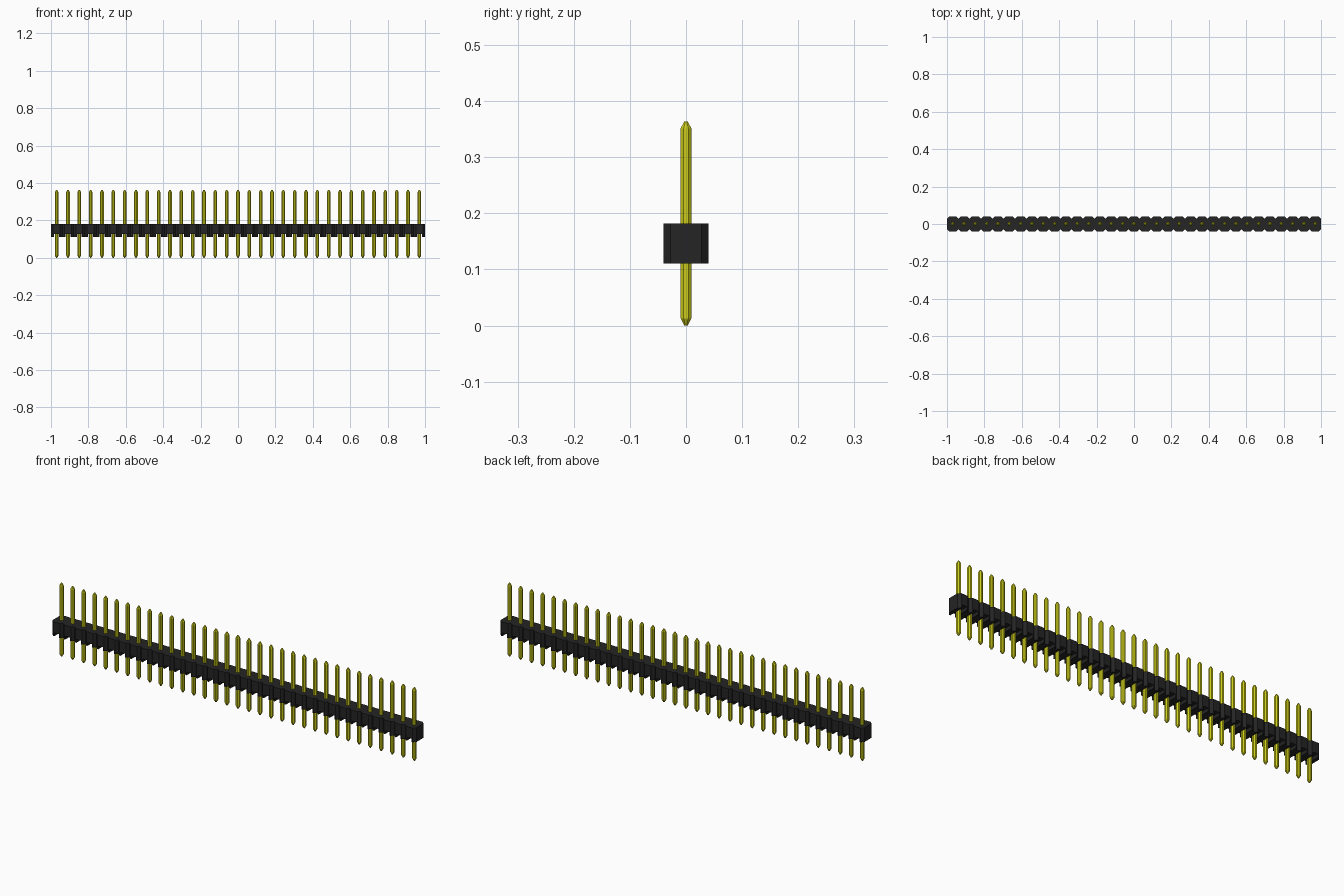
import bpy, bmesh, math

cube = bpy.data.objects.get("Cube")
if cube:
    bpy.data.objects.remove(cube, do_unlink=True)

COUNT = 33
PITCH = 2 / COUNT
DEPTH = 0.04          # half depth of the housing
CHAMFER = 0.012       # corner cut between neighbouring cells
CHANNEL = 0.026       # width of the slot under each pin
BOTTOM, SLOT_TOP, TOP = 0.111, 0.128, 0.182
PIN_HALF, PIN_TOP, TAPER = 0.0098, 0.364, 0.013


def material(name, color):
    mat = bpy.data.materials.new(name)
    mat.use_nodes = True
    mat.diffuse_color = color
    mat.node_tree.nodes["Principled BSDF"].inputs["Base Color"].default_value = color
    return mat


def finish(bm, name, mat):
    bmesh.ops.recalc_face_normals(bm, faces=bm.faces)
    mesh = bpy.data.meshes.new(name)
    bm.to_mesh(mesh)
    bm.free()
    mesh.materials.append(mat)
    obj = bpy.data.objects.new(name, mesh)
    bpy.context.collection.objects.link(obj)
    return obj


def loft(bm, rings, cap_top=True):
    """Skin a stack of equal point loops and close the ends."""
    loops = [[bm.verts.new(p) for p in ring] for ring in rings]
    n = len(loops[0])
    for low, high in zip(loops, loops[1:]):
        for i in range(n):
            j = (i + 1) % n
            bm.faces.new((low[i], low[j], high[j], high[i]))
    bm.faces.new(loops[0][::-1])
    if cap_top:
        bm.faces.new(loops[-1])


def prism(bm, front, z0, z1, cap_top=True):
    """Mirror a front edge to the back and raise it into a prism."""
    plan = front + [(x, -y) for x, y in reversed(front)]
    loft(bm, [[(x, y, z) for x, y in plan] for z in (z0, z1)], cap_top)


black = material("black plastic", (0.018, 0.018, 0.018, 1))
yellow = material("yellow metal", (0.6, 0.6, 0.01, 1))

# Housing: notched bar
bm = bmesh.new()
front = []
for i in range(COUNT):
    x = -1 + i * PITCH
    front += [(x, CHAMFER - DEPTH), (x + CHAMFER, -DEPTH),
              (x + PITCH - CHAMFER, -DEPTH)]
front.append((1, CHAMFER - DEPTH))
prism(bm, front, SLOT_TOP, TOP)
finish(bm, "housing", black)

# Feet between the slots
bm = bmesh.new()
reach = (PITCH - CHANNEL) / 2
for i in range(COUNT + 1):
    x = -1 + i * PITCH
    edge = [(x - reach, -DEPTH), (x - CHAMFER, -DEPTH), (x, CHAMFER - DEPTH),
            (x + CHAMFER, -DEPTH), (x + reach, -DEPTH)]
    edge = [p for p in edge if abs(p[0]) < 1.0001]
    prism(bm, edge, BOTTOM, SLOT_TOP, cap_top=False)
finish(bm, "housing_feet", black)

# Pins: eight-sided rods with tapered ends
bm = bmesh.new()
radius = PIN_HALF / math.cos(math.pi / 8)
profile = [(0.3, 0), (1, TAPER), (1, PIN_TOP - TAPER), (0.3, PIN_TOP)]
angles = [math.pi / 8 + k * math.pi / 4 for k in range(8)]
for i in range(COUNT):
    x = -1 + (i + 0.5) * PITCH
    loft(bm, [[(x + s * radius * math.cos(a), s * radius * math.sin(a), z)
               for a in angles] for s, z in profile])
finish(bm, "pins", yellow)
